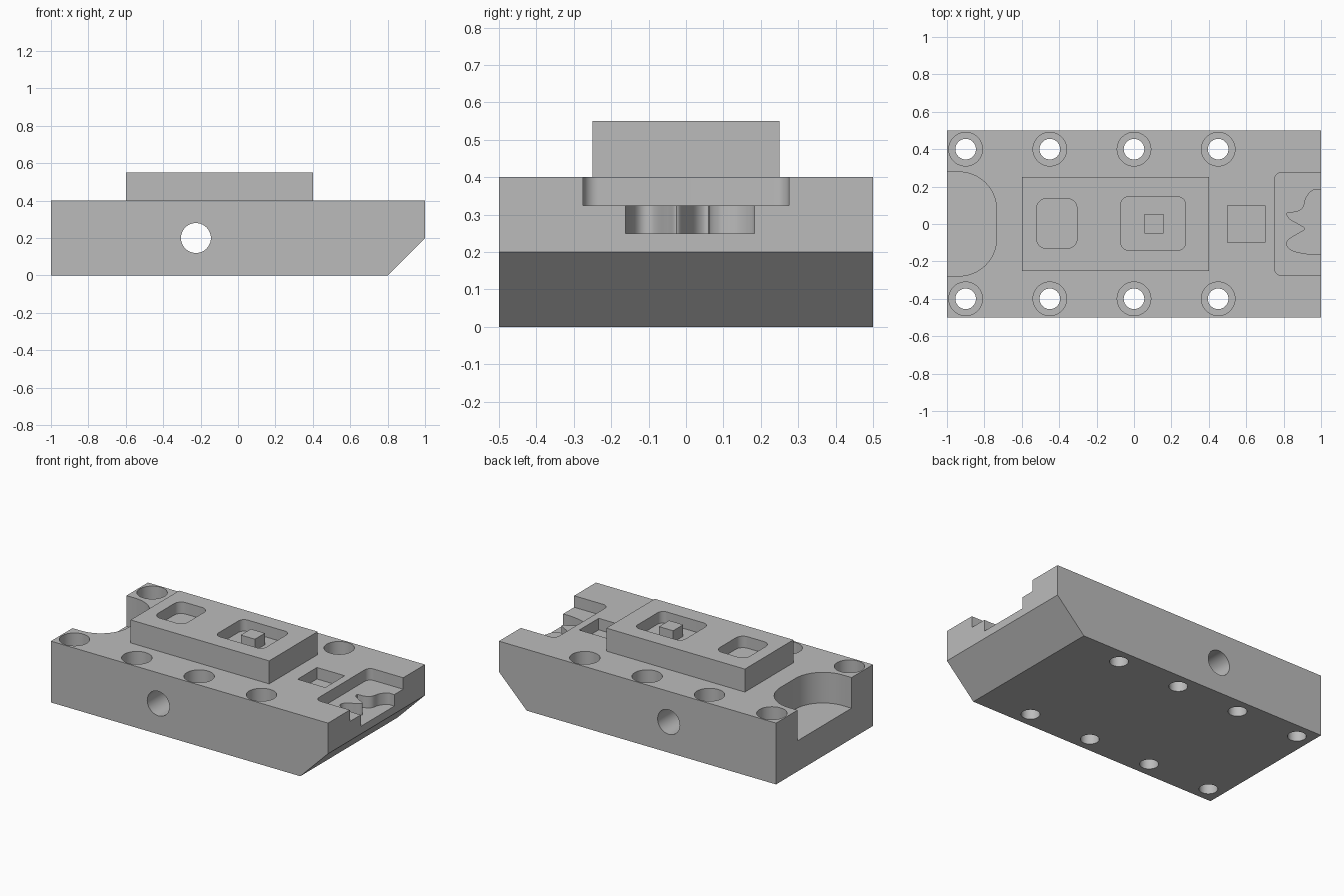
import bpy, bmesh
from math import cos, sin, pi, radians
from mathutils import Vector, Matrix

if "Cube" in bpy.data.objects:
    bpy.data.objects.remove(bpy.data.objects["Cube"])

grey = bpy.data.materials.new("machined grey")
grey.use_nodes = True
COLOUR = (0.5, 0.5, 0.5, 1)
grey.diffuse_color = COLOUR
grey.node_tree.nodes["Principled BSDF"].inputs["Base Color"].default_value = COLOUR

UPRIGHT = Matrix.Rotation(pi / 2, 4, 'X')  # maps a flat outline into the x-z plane


def prism(name, outline, low, high, turn=Matrix()):
    """Extrude a counter-clockwise outline from low to high."""
    bm = bmesh.new()
    face = bm.faces.new([bm.verts.new((x, y, low)) for x, y in outline])
    out = bmesh.ops.extrude_face_region(bm, geom=[face])
    moved = [v for v in out["geom"] if isinstance(v, bmesh.types.BMVert)]
    bmesh.ops.translate(bm, verts=moved, vec=(0, 0, high - low))
    bmesh.ops.transform(bm, matrix=turn, verts=bm.verts)
    bmesh.ops.recalc_face_normals(bm, faces=bm.faces)
    mesh = bpy.data.meshes.new(name)
    bm.to_mesh(mesh)
    bm.free()
    mesh.materials.append(grey)
    obj = bpy.data.objects.new(name, mesh)
    bpy.context.collection.objects.link(obj)
    return obj


def circle(x, y, r, n=48):
    return [(x + r * cos(2 * pi * i / n), y + r * sin(2 * pi * i / n)) for i in range(n)]


def rect(x0, x1, y0, y1, r=0, n=12):
    """Rectangle with optional rounded corners."""
    if not r:
        return [(x0, y0), (x1, y0), (x1, y1), (x0, y1)]
    centres = [(x1 - r, y1 - r), (x0 + r, y1 - r), (x0 + r, y0 + r), (x1 - r, y0 + r)]
    return [(cx + r * cos(pi / 2 * (q + i / n)), cy + r * sin(pi / 2 * (q + i / n)))
            for q, (cx, cy) in enumerate(centres) for i in range(n + 1)]


def spline(points, n=6):
    """Smooth open curve through the points."""
    p = [Vector(q) for q in points]
    p = [p[0]] + p + [p[-1]]
    out = []
    for a, b, c, d in zip(p, p[1:], p[2:], p[3:]):
        for t in (i / n for i in range(n)):
            out.append(0.5 * (2 * b + (c - a) * t + (2 * a - 5 * b + 4 * c - d) * t ** 2
                              + (3 * b - a - 3 * c + d) * t ** 3))
    return [tuple(v) for v in out + [p[-1]]]


def combine(target, tool, operation='DIFFERENCE'):
    """Apply a boolean and discard the tool."""
    mod = target.modifiers.new(tool.name, 'BOOLEAN')
    mod.operation, mod.object, mod.solver = operation, tool, 'EXACT'
    bpy.context.view_layer.objects.active = target
    bpy.ops.object.modifier_apply(modifier=mod.name)
    bpy.data.objects.remove(tool)


# Base with a chamfered lower end, and the raised block on top
BASE, TOP = 0.4, 0.55
body = prism("machined_block", [(-1, 0), (0.8, 0), (1, 0.2), (1, BASE), (-1, BASE)],
             -0.5, 0.5, UPRIGHT)
combine(body, prism("raised_block", rect(-0.6, 0.4, -0.25, 0.25), 0.3, TOP), 'UNION')

# Counterbored bolt holes in two rows
for x in (-0.9, -0.45, 0, 0.45):
    for y in (-0.4, 0.4):
        combine(body, prism("bolt_hole", circle(x, y, 0.055), -0.1, 0.5))
        combine(body, prism("counterbore", circle(x, y, 0.09), 0.2, 0.5))

# Cross hole through both long sides
combine(body, prism("cross_hole", circle(-0.225, 0.2, 0.08), -0.6, 0.6, UPRIGHT))

# Pockets in the raised block, the base and both ends
pockets = [
    ("narrow_pocket", rect(-0.52, -0.305, -0.13, 0.135, 0.05), TOP - 0.075),
    ("wide_pocket", rect(-0.07, 0.275, -0.14, 0.145, 0.04), TOP - 0.075),
    ("square_pocket", rect(0.5, 0.7, -0.1, 0.1), BASE - 0.075),
    ("round_end_recess", rect(-1.5, -0.735, -0.278, 0.278, 0.2), 0.2),
    ("square_end_recess", rect(0.75, 1.2, -0.275, 0.275, 0.04), 0.325),
]
for name, outline, floor in pockets:
    combine(body, prism(name, outline, floor, 0.7))

# Deeper free-form pocket inside the square end recess
wavy = spline([(1.1, 0.18), (1, 0.183), (0.955, 0.18), (0.92, 0.14), (0.905, 0.09),
               (0.87, 0.065), (0.82, 0.06), (0.83, 0.03), (0.88, 0), (0.915, -0.025),
               (0.88, -0.05), (0.825, -0.085), (0.82, -0.12), (0.855, -0.145),
               (0.93, -0.16), (1, -0.162), (1.1, -0.162)])
combine(body, prism("wavy_pocket", wavy, 0.25, 0.6))

# Post left standing in the wide pocket
combine(body, prism("post", rect(0.055, 0.157, -0.05, 0.054), 0.43, TOP), 'UNION')

bpy.ops.object.select_all(action='DESELECT')
body.select_set(True)
bpy.context.view_layer.objects.active = body
bpy.ops.object.shade_smooth_by_angle(angle=radians(30))
